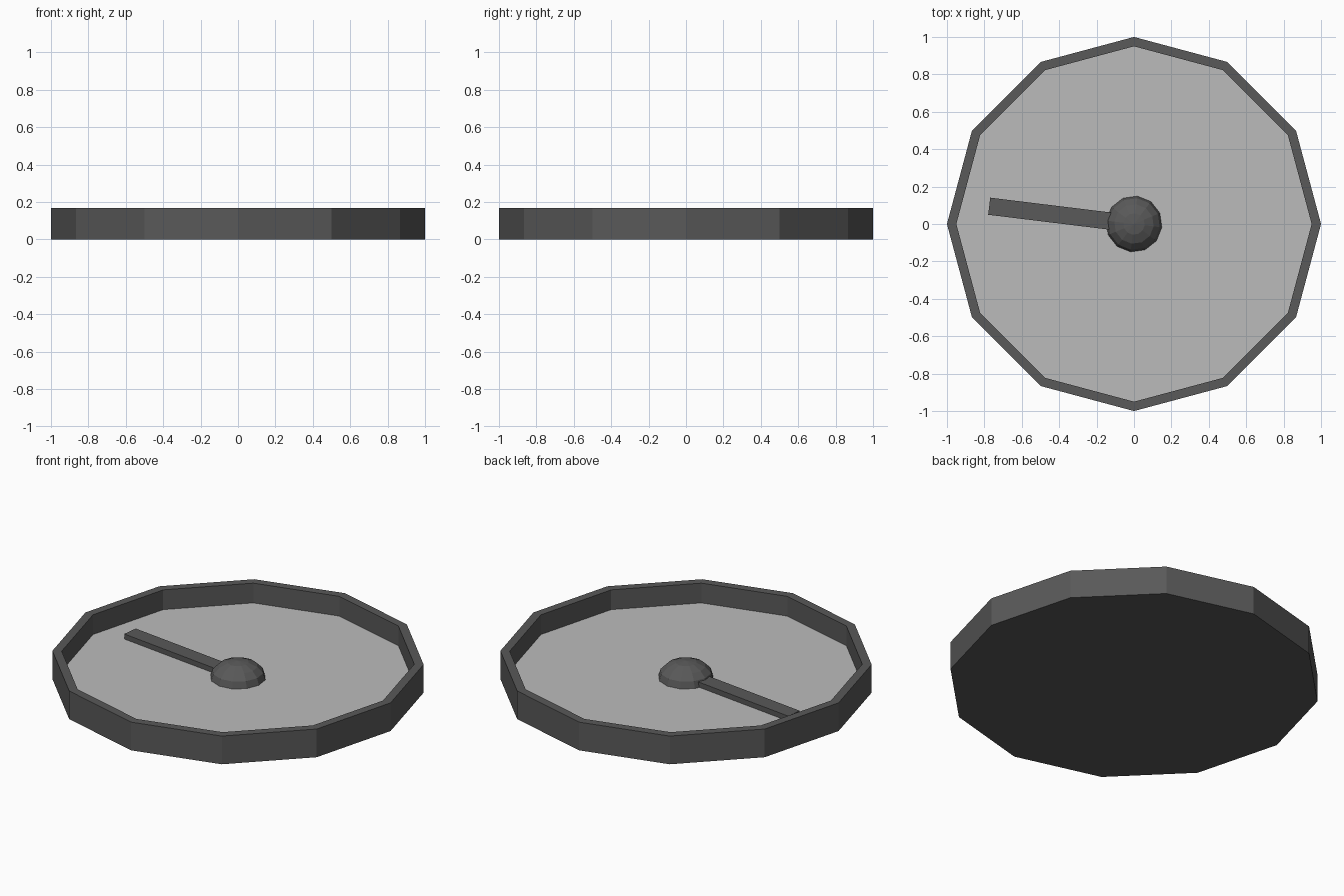
import bpy, bmesh
from math import radians, cos, sin, pi

if "Cube" in bpy.data.objects:
    bpy.data.objects.remove(bpy.data.objects["Cube"])

SIDES = 12
FLOOR = 0.05

dark = bpy.data.materials.new("dark_grey")
dark.diffuse_color = (0.1, 0.1, 0.1, 1)
dark.use_nodes = True
dark.node_tree.nodes["Principled BSDF"].inputs["Base Color"].default_value = dark.diffuse_color
light = bpy.data.materials.new("light_grey")
light.diffuse_color = (0.5, 0.5, 0.5, 1)
light.use_nodes = True
light.node_tree.nodes["Principled BSDF"].inputs["Base Color"].default_value = light.diffuse_color


def finish(name, bm, mat):
    mesh = bpy.data.meshes.new(name)
    bm.to_mesh(mesh)
    bm.free()
    mesh.materials.append(mat)
    obj = bpy.data.objects.new(name, mesh)
    bpy.context.collection.objects.link(obj)
    return obj


def ring(bm, r, z):
    return [bm.verts.new((r * cos(2 * pi * i / SIDES), r * sin(2 * pi * i / SIDES), z))
            for i in range(SIDES)]


# Twelve-sided case: closed back, outer wall, rim, inner wall
bm = bmesh.new()
rings = [ring(bm, r, z) for r, z in ((1, 0), (1, 0.167), (0.95, 0.167), (0.95, FLOOR))]
for a, b in zip(rings, rings[1:]):
    for i in range(SIDES):
        j = (i + 1) % SIDES
        bm.faces.new((a[i], a[j], b[j], b[i]))
bm.faces.new(rings[0][::-1])
finish("case", bm, dark)

# Light dial face
bm = bmesh.new()
bm.faces.new(ring(bm, 0.95, FLOOR))
finish("dial_face", bm, light)

# Needle, lying on the dial
bm = bmesh.new()
bmesh.ops.create_cube(bm, size=1)
for v in bm.verts:
    v.co.x = -0.78 if v.co.x < 0 else -0.05
    v.co.y *= 0.092
    v.co.z = FLOOR if v.co.z < 0 else 0.08
needle = finish("needle", bm, dark)
needle.rotation_euler.z = radians(-7)

# Faceted hub dome, flattened, cut off at the dial
bm = bmesh.new()
bmesh.ops.create_uvsphere(bm, u_segments=SIDES, v_segments=8, radius=1)
bmesh.ops.delete(bm, geom=[v for v in bm.verts if v.co.z < -0.01], context='VERTS')
for v in bm.verts:
    v.co = (v.co.x * 0.15, v.co.y * 0.15, FLOOR + max(v.co.z, 0) * 0.1)
hub = finish("hub", bm, dark)
hub.rotation_euler.z = radians(-7)
